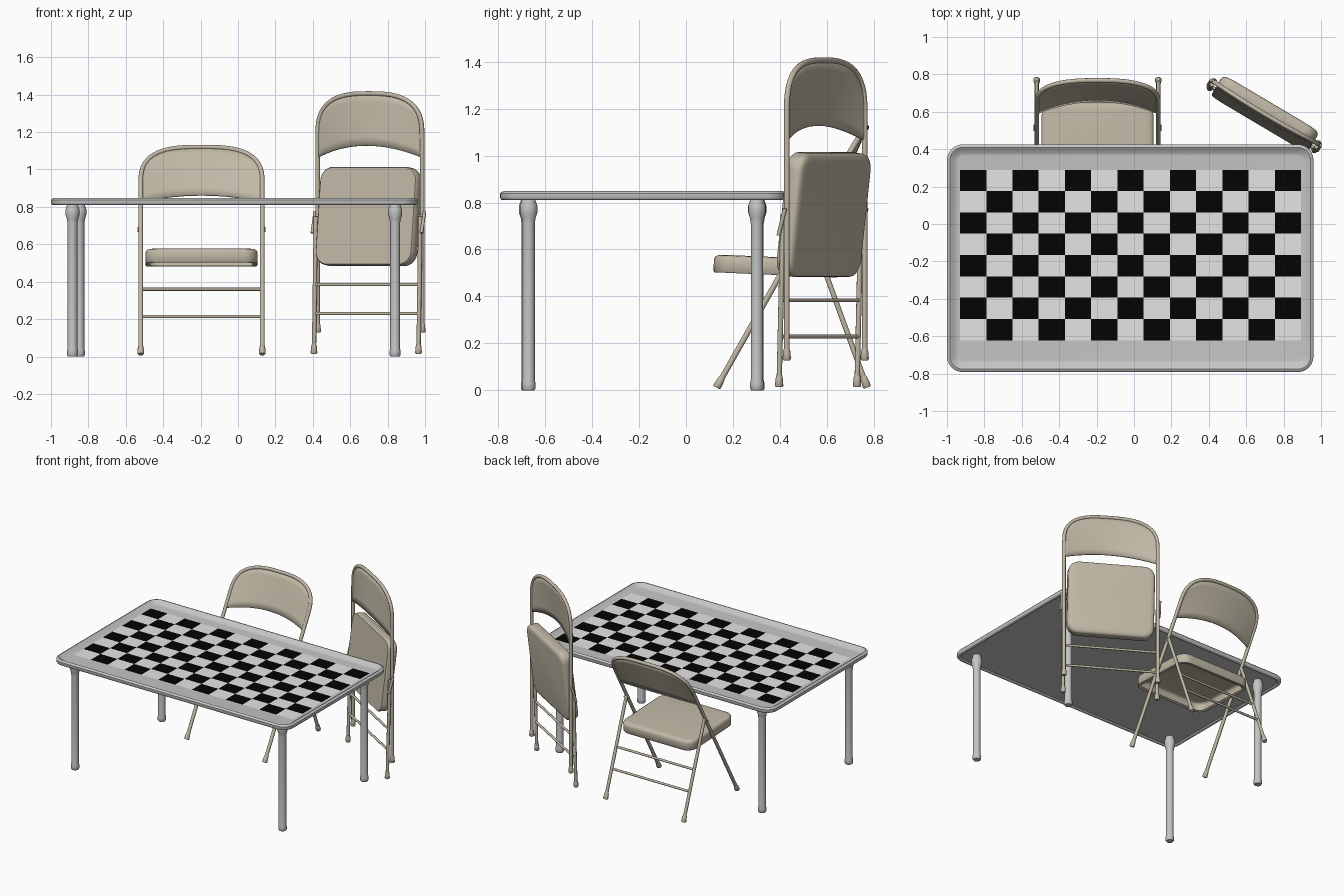
import bpy, bmesh, math
from mathutils import Matrix

if "Cube" in bpy.data.objects:
    bpy.data.objects.remove(bpy.data.objects["Cube"])

T = Matrix.Translation
def R(deg, axis): return Matrix.Rotation(math.radians(deg), 4, axis)

def mat(name, r, g, b):
    m = bpy.data.materials.new(name)
    m.diffuse_color = (r, g, b, 1)
    m.use_nodes = True
    m.node_tree.nodes["Principled BSDF"].inputs["Base Color"].default_value = m.diffuse_color
    return m

GREY = mat("table grey", .56, .56, .56)
PALE = mat("pale square", .78, .78, .78)
BLACK = mat("black square", .001, .001, .001)
BEIGE = mat("beige metal", .53, .48, .38)

def finish(name, me, material, M=Matrix(), angle=40):
    for p in me.polygons:
        p.use_smooth = True
    me.set_sharp_from_angle(angle=math.radians(angle))
    if material:
        me.materials.clear()
        me.materials.append(material)
    ob = bpy.data.objects.new(name, me)
    bpy.context.collection.objects.link(ob)
    ob.matrix_world = M
    return ob

def loft(name, rings, material, M=Matrix(), cap_end=True):
    """Skin a stack of equal-length rings, first ring capped."""
    bm = bmesh.new()
    vs = [[bm.verts.new(p) for p in r] for r in rings]
    n = len(vs[0])
    for a, b in zip(vs, vs[1:]):
        for i in range(n):
            j = (i + 1) % n
            bm.faces.new((a[i], b[i], b[j], a[j]))
    bm.faces.new(vs[0])
    if cap_end:
        bm.faces.new(list(reversed(vs[-1])))
    bmesh.ops.recalc_face_normals(bm, faces=bm.faces)
    me = bpy.data.meshes.new(name)
    bm.to_mesh(me)
    bm.free()
    return finish(name, me, material, M)

def rrect(cx, cy, hx, hy, r, z, k=6):
    """Rounded rectangle ring."""
    pts = []
    for q, (sx, sy) in enumerate(((1, 1), (-1, 1), (-1, -1), (1, -1))):
        for i in range(k + 1):
            a = math.pi / 2 * (q + i / k)
            pts.append((cx + sx * (hx - r) + r * math.cos(a), cy + sy * (hy - r) + r * math.sin(a), z))
    return pts

def circle(r, z, n=20):
    return [(r * math.cos(2 * math.pi * i / n), r * math.sin(2 * math.pi * i / n), z) for i in range(n)]

def tube(name, pts, r, M=Matrix()):
    cu = bpy.data.curves.new(name, 'CURVE')
    cu.dimensions = '3D'
    cu.bevel_depth = r
    cu.bevel_resolution = 3
    cu.use_fill_caps = True
    sp = cu.splines.new('POLY')
    sp.points.add(len(pts) - 1)
    for p, c in zip(sp.points, pts):
        p.co = (*c, 1)
    tmp = bpy.data.objects.new(name + "_path", cu)
    bpy.context.collection.objects.link(tmp)
    bpy.context.view_layer.update()
    me = bpy.data.meshes.new_from_object(tmp.evaluated_get(bpy.context.evaluated_depsgraph_get()))
    bpy.data.objects.remove(tmp)
    return finish(name, me, BEIGE, M)

# ---------- table: raised rim around a sunken top ----------
prof = [(.06, .824), (.05, .825), (.03, .84), (.016, .848), (.006, .845), (0, .838), (0, .82), (.004, .813),
        (.012, .81), (.022, .812), (.028, .819)]
loft("table_top", [rrect(-.02, -.183, .98 - d, .609 - d, .085 - d, z) for d, z in prof], GREY)
for x, y in ((-.885, -.674), (-.848, .305), (.84, -.67), (.84, .302)):
    loft("table_leg", [circle(r, z) for r, z in
         ((.024, 0), (.029, .008), (.029, .03), (.026, .045), (.026, .71), (.03, .735), (.037, .757),
          (.037, .787), (.03, .807), (.028, .822))], GREY, T((x, y, 0)))

# chequered surface, coloured by row and column
bm = bmesh.new()
bmesh.ops.create_grid(bm, x_segments=13, y_segments=8, size=1)
x0, x1, y0, y1 = -.93, .893, -.622, .29
for f in bm.faces:
    c = f.calc_center_median()
    col, row = int((c.x + 1) * 6.5), int((1 - c.y) * 4)
    f.material_index = (col + row + 1) % 2
for v in bm.verts:
    v.co = (x0 + (v.co.x + 1) / 2 * (x1 - x0), y0 + (v.co.y + 1) / 2 * (y1 - y0), .827)
me = bpy.data.meshes.new("chequered_surface")
bm.to_mesh(me)
bm.free()
me.materials.append(PALE)
me.materials.append(BLACK)
finish("chequered_surface", me, None)

# ---------- folding chairs ----------
HW, N = .325, 2.8
def bulge(x, amount): return amount * (1 - (x / HW) ** 2)
def arch(x): return 1.05 + .228 * max(0, 1 - abs(x / HW) ** N) ** (1 / N)

def foot(name, M):
    loft(name, [circle(r, z, 14) for r, z in ((.014, 0), (.018, .006), (.016, .035), (.0125, .05))], BEIGE, M)

def backrest(M):
    nx, nz = 28, 6
    bm = bmesh.new()
    cols = []
    for i in range(nx + 1):
        x = .322 * math.sin((i / nx - .5) * math.pi)
        lo, hi = .935 + .064 * (1 - (x / HW) ** 2), arch(x)
        cols.append([bm.verts.new((x, bulge(x, .04 - .03 * j / nz), lo + (hi - lo) * j / nz))
                     for j in range(nz + 1)])
    for a, b in zip(cols, cols[1:]):
        for j in range(nz):
            bm.faces.new((a[j], b[j], b[j + 1], a[j + 1]))
    me = bpy.data.meshes.new("backrest")
    bm.to_mesh(me)
    bm.free()
    ob = finish("backrest", me, BEIGE, M)
    s = ob.modifiers.new("thickness", 'SOLIDIFY')
    s.thickness = .01
    s.offset = 0

def chair(MF, MR, MS, hinge, hinge_r, MB, closed):
    # hoop frame: front legs running up around the backrest
    path = [(-HW, 0, .01), (-HW, 0, .5)]
    for i in range(33):
        a = math.pi * (1 - i / 32)
        c, s = math.cos(a), math.sin(a)
        x = HW * math.copysign(abs(c) ** (2 / N), c)
        path.append((x, bulge(x, .01), 1.05 + .228 * abs(s) ** (2 / N)))
    path += [(HW, 0, .5), (HW, 0, .01)]
    tube("hoop_frame", path, .0125, MF)
    backrest(MF)
    # rear legs, feet, hinges
    for s in (-1, 1):
        tube("rear_leg", [(s * HW, 0, .01), (s * HW, 0, .735)], .0115, MR)
        foot("front_foot", MF @ T((s * HW, 0, 0)))
        foot("rear_foot", MR @ T((s * HW, 0, 0)))
        tube("hinge", [(s * (HW + .006 + hinge_r), y, z) for y, z in hinge], hinge_r, MB)
    for z in (.215, .37):
        tube("cross_bar", [(-HW, 0, z), (HW, 0, z)], .0085, MR)
    # seat pan, open underneath
    rings = [rrect(0, .265, .3 - d, .265 - d, .075 - d, z) for d, z in
             ((.035, 0), (.015, -.003), (.004, -.01), (0, -.022), (0, -.07), (.005, -.076), (.028, -.076))]
    ob = loft("seat", rings, BEIGE, MS, cap_end=closed)
    sol = ob.modifiers.new("sheet", 'SOLIDIFY')
    sol.thickness = .005
    sol.offset = -1

# open chair
B = T((-.195, 0, 0))
chair(B @ T((0, .13, .012)) @ R(-29.5, 'X'),
      B @ T((0, .772, .012)) @ R(20, 'X'),
      B @ T((0, .12, .579)) @ R(-2.5, 'X'),
      [(.50, .67), (.53, .69)], .006, B, False)

# folded chair
B = T((.705, .595, 0)) @ R(149.3, 'Z')
chair(B @ T((0, 0, .128)),
      B @ T((0, .038, .014)) @ R(1.5, 'X'),
      B @ T((0, 0, .48)) @ R(97, 'X'),
      [(.032, .66), (0, .775)], .009, B, True)
